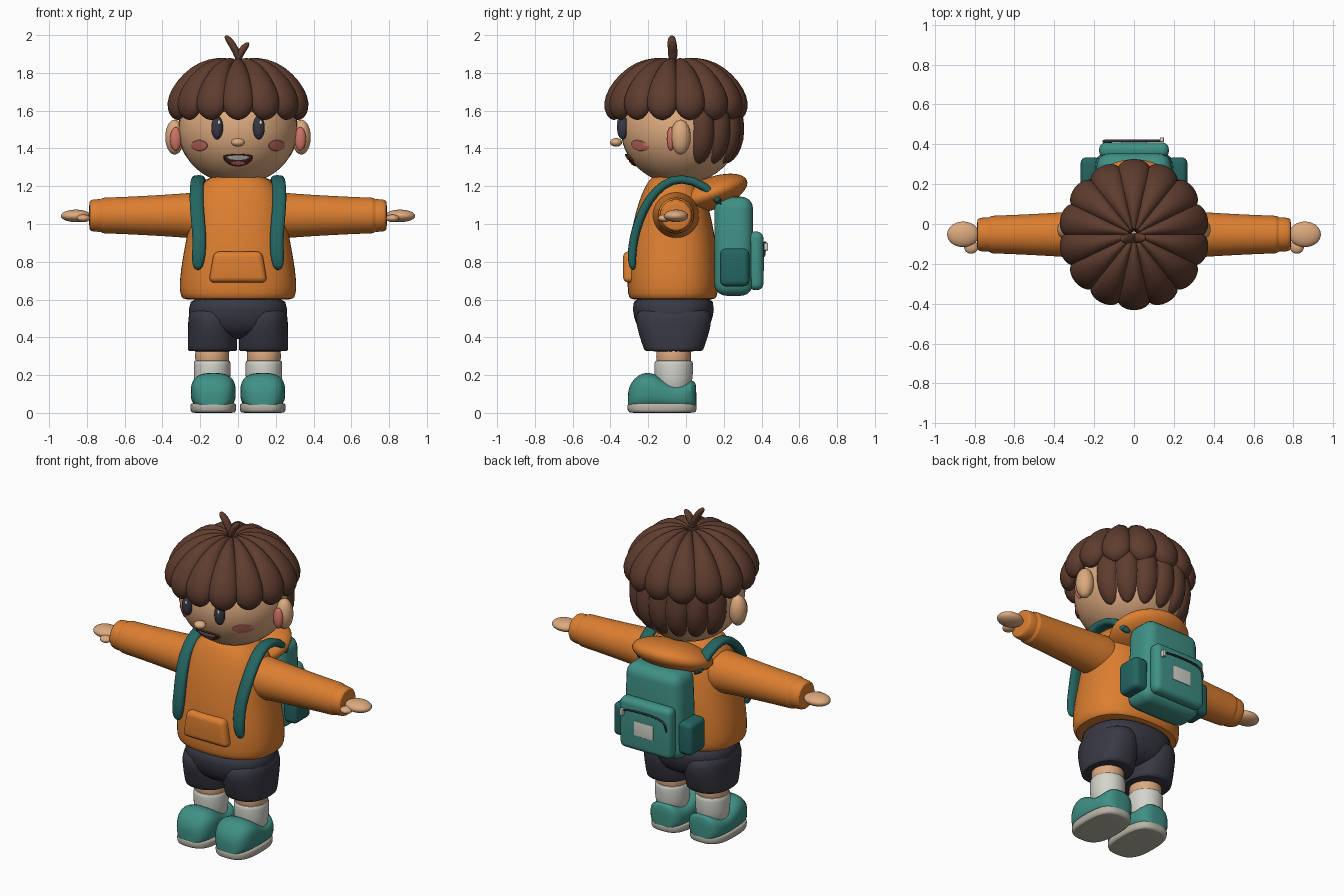
import bpy, bmesh, math
from mathutils import Vector, Matrix

if "Cube" in bpy.data.objects:
    bpy.data.objects.remove(bpy.data.objects["Cube"])

X, Y, Z = Vector((1, 0, 0)), Vector((0, 1, 0)), Vector((0, 0, 1))


def material(name, *rgb):
    m = bpy.data.materials.new(name)
    m.use_nodes = True
    m.diffuse_color = (*rgb, 1)
    m.node_tree.nodes["Principled BSDF"].inputs["Base Color"].default_value = (*rgb, 1)
    return m


ORANGE = material("orange fabric", .72, .21, .03)
SKIN = material("skin", .72, .4, .21)
HAIR = material("brown hair", .115, .046, .028)
TEAL = material("teal", .05, .28, .235)
DARK_TEAL = material("dark teal", .017, .13, .12)
NAVY = material("dark navy", .04, .04, .058)
WHITE = material("off white", .66, .66, .6)
SOLE = material("warm grey", .48, .45, .38)
PINK = material("pink", .62, .17, .13)
MOUTH = material("mouth brown", .1, .025, .018)
made = []


def finish(name, bm, mat, mirror=False, subsurf=0):
    bmesh.ops.recalc_face_normals(bm, faces=bm.faces)
    me = bpy.data.meshes.new(name)
    bm.to_mesh(me)
    bm.free()
    me.materials.append(mat)
    ob = bpy.data.objects.new(name, me)
    bpy.context.collection.objects.link(ob)
    if mirror:
        ob.modifiers.new("mirror", 'MIRROR').use_mirror_merge = False
    if subsurf:
        s = ob.modifiers.new("smooth", 'SUBSURF')
        s.levels = s.render_levels = subsurf
    made.append(ob)
    return ob


def skin(name, tubes, mat, mirror=False, expo=2, sides=20):
    """Skin each list of (centre, u, v) superellipse rings into a closed tube."""
    bm = bmesh.new()
    for rings in tubes:
        loops = []
        for c, u, v in rings:
            loop = []
            for k in range(sides):
                a = 2 * math.pi * (k + .5) / sides
                cu, sv = math.cos(a), math.sin(a)
                loop.append(bm.verts.new(c + u * math.copysign(abs(cu) ** (2 / expo), cu)
                                         + v * math.copysign(abs(sv) ** (2 / expo), sv)))
            loops.append(loop)
        for a, b in zip(loops, loops[1:]):
            for k in range(sides):
                j = (k + 1) % sides
                bm.faces.new((a[k], a[j], b[j], b[k]))
        bm.faces.new(loops[0])
        bm.faces.new(loops[-1])
    return finish(name, bm, mat, mirror, 1)


def stack(cx, cy, rows):
    """Horizontal rings from rows of (z, rx, ry)."""
    return [(Vector((cx, cy, z)), X * rx, Y * ry) for z, rx, ry in rows]


def sweep(points, side, widths, heights):
    """Rings across a path, kept level with the side direction."""
    pts = [Vector(p) for p in points]
    rings = []
    for i, p in enumerate(pts):
        t = pts[min(i + 1, len(pts) - 1)] - pts[max(i - 1, 0)]
        n = t.cross(side).normalized()
        rings.append((p, n.cross(t).normalized() * widths[i], n * heights[i]))
    return rings


def ball(name, c, r, mat, mirror=False, tilt=0):
    bm = bmesh.new()
    bmesh.ops.create_uvsphere(bm, u_segments=40, v_segments=24, radius=1)
    bm.transform(Matrix.Translation(c) @ Matrix.Rotation(tilt, 4, 'X') @ Matrix.Diagonal((*r, 1)))
    return finish(name, bm, mat, mirror)


def box(name, lo, hi, bevel, mat, mirror=False, taper=1.0):
    lo, hi = Vector(lo), Vector(hi)
    bm = bmesh.new()
    bmesh.ops.create_cube(bm, size=1)
    for v in bm.verts:
        if v.co.z > 0:
            v.co.x *= taper
    bm.transform(Matrix.Translation((lo + hi) / 2) @ Matrix.Diagonal((*(hi - lo), 1)))
    bmesh.ops.bevel(bm, geom=bm.edges[:], offset=bevel, segments=5, profile=.5, affect='EDGES')
    return finish(name, bm, mat, mirror)


HC, HR = Vector((0, -.03, 1.5)), Vector((.315, .315, .29))


def face_y(x, z):
    return HC.y - HR.y * math.sqrt(max(0, 1 - (x / HR.x) ** 2 - ((z - HC.z) / HR.z) ** 2))


def decal(name, cx, cz, rx, up, down, lift, mat, mirror=False):
    """Slightly domed patch that follows the face."""
    bm = bmesh.new()
    n, loops = 32, []
    for s in (1, .9, .6, .3, .02):
        loop = []
        for k in range(n):
            a = 2 * math.pi * k / n
            x = cx + s * rx * math.cos(a)
            z = cz + s * math.sin(a) * (up if math.sin(a) > 0 else down)
            loop.append(bm.verts.new((x, face_y(x, z) - (lift if s < 1 else -.004), z)))
        loops.append(loop)
    for a, b in zip(loops, loops[1:]):
        for k in range(n):
            bm.faces.new((a[k], a[(k + 1) % n], b[(k + 1) % n], b[k]))
    bm.faces.new(loops[-1])
    ob = finish(name, bm, mat, mirror)
    if sum(p.normal.y for p in ob.data.polygons) > 0:
        ob.data.flip_normals()


# Head and face
ball("head", HC, HR, SKIN)
ball("ears", (.335, -.028, 1.46), (.05, .053, .092), SKIN, True)
ball("inner_ears", (.33, -.08, 1.45), (.03, .022, .063), PINK, True)
ball("eyes", (.11, -.335, 1.51), (.031, .03, .062), NAVY, True)
for s in (-1, 1):
    ball("eye_highlight", (s * .11 + .01, -.361, 1.538), (.008, .005, .012), WHITE)
ball("nose", (0, -.37, 1.432), (.036, .032, .023), SKIN)
decal("cheeks", .205, 1.415, .045, .03, .03, .006, PINK, True)
decal("mouth", 0, 1.358, .08, .013, .055, .012, MOUTH)
decal("teeth", 0, 1.355, .066, .008, .018, .016, WHITE)
decal("tongue", 0, 1.322, .042, .012, .01, .016, PINK)
brow = [(x, face_y(x, z), z) for x, z in ((.07, 1.592), (.09, 1.604), (.115, 1.608), (.145, 1.596))]
skin("eyebrows", [sweep(brow, Z, (.003, .007, .007, .003), (.005, .009, .009, .005))], HAIR, True, sides=8)


# Hair: scalloped cap, lower back tier and sprouts
def lock(angle, cy, profile, widths, heights):
    d = Vector((math.sin(angle), -math.cos(angle), 0))
    pts = [d * r + Vector((0, cy, z)) for r, z in profile]
    return sweep(pts, d.cross(Z), widths, heights)


cap = ((.01, 1.832), (.1, 1.835), (.19, 1.81), (.26, 1.755), (.31, 1.69), (.332, 1.63), (.328, 1.585), (.318, 1.56), (.314, 1.555))
cap_w = (.012, .03, .052, .071, .083, .086, .068, .035, .008)
cap_h = (.04, .052, .055, .056, .057, .056, .045, .025, .006)
skin("hair_cap", [lock(2 * math.pi * i / 14, -.053, cap, cap_w, cap_h) for i in range(14)], HAIR)
tier = ((.2, 1.74), (.26, 1.64), (.285, 1.54), (.285, 1.45), (.262, 1.38), (.235, 1.335), (.225, 1.322))
skin("hair_back", [lock(math.pi + math.radians(22 * i), -.03, tier, (.045, .06, .068, .068, .058, .034, .008),
                        (.04, .055, .057, .055, .048, .03, .006)) for i in range(-3, 4)], HAIR)
sprouts = [[(.01, -.07, 1.86), (-.012, -.07, 1.92), (-.04, -.075, 1.965), (-.062, -.075, 1.99), (-.068, -.075, 1.996)],
           [(-.005, -.07, 1.86), (.01, -.07, 1.9), (.03, -.07, 1.93), (.05, -.07, 1.953), (.058, -.07, 1.96)]]
skin("hair_sprouts", [sweep(p, Y, (.024, .026, .026, .018, .004), (.02, .02, .02, .014, .004))
                      for p in sprouts], HAIR, sides=12)

# Hooded top
skin("neck", [stack(0, -.05, ((1.1, .1, .1), (1.2, .1, .1), (1.28, .1, .1)))], SKIN)
skin("torso", [stack(0, -.07, ((.6, .27, .2), (.602, .292, .226), (.625, .309, .239), (.7, .311, .241),
                               (.82, .295, .237), (.95, .268, .222), (1.07, .252, .196), (1.16, .228, .165),
                               (1.22, .185, .135), (1.25, .14, .11), (1.255, .1, .08)))], ORANGE, expo=2.4, sides=32)
sleeve = ((.12, .13), (.22, .124), (.32, .115), (.5, .104), (.68, .096), (.715, .096), (.722, .09), (.728, .086),
          (.735, .088), (.775, .085), (.786, .078), (.788, .06))
skin("sleeves", [[(Vector((x, -.053, 1.045)), Y * r, Z * r) for x, r in sleeve]], ORANGE, True, sides=24)
ball("hands", (.858, -.052, 1.043), (.08, .064, .033), SKIN, True)
ball("thumbs", (.818, -.115, 1.03), (.035, .034, .02), SKIN, True)
ball("hood", (0, .13, 1.16), (.24, .205, .085), ORANGE, tilt=math.radians(20))
box("front_pouch", (-.155, -.333, .69), (.155, -.25, .855), .03, ORANGE, taper=.82)

# Shorts
skin("shorts_seat", [stack(0, -.067, ((.63, .255, .215), (.55, .265, .22), (.46, .255, .2), (.41, .2, .15),
                                      (.39, .1, .07)))], NAVY, expo=2.3, sides=28)
skin("shorts_legs", [stack(.135, -.065, ((.57, .12, .19), (.5, .13, .205), (.42, .131, .188), (.335, .132, .158),
                                         (.327, .129, .154), (.326, .1, .11)))], NAVY, True, expo=2.3, sides=28)

# Legs, socks and shoes
skin("legs", [stack(.137, -.065, ((.4, .092, .095), (.3, .092, .095), (.2, .09, .09)))], SKIN, True)
skin("socks", [stack(.137, -.065, ((.278, .08, .08), (.277, .096, .1), (.265, .099, .104), (.2, .099, .104),
                                   (.08, .09, .09)))], WHITE, True)
shoe = ((-.308, .03, .1), (-.302, .065, .135), (-.275, .1, .185), (-.225, .117, .216), (-.17, .121, .211),
        (-.115, .118, .175), (-.065, .113, .15), (-.01, .11, .155), (.03, .095, .175), (.05, .065, .165), (.055, .03, .13))
skin("shoes", [[(Vector((.131, y, (top + .015) / 2)), X * w, Z * (top - .015) / 2) for y, w, top in shoe]],
     TEAL, True, expo=2.7, sides=28)
skin("soles", [stack(.131, -.127, ((0, .09, .14), (.001, .115, .175), (.012, .122, .184), (.042, .122, .184),
                                   (.05, .118, .18), (.051, .09, .14)))], SOLE, True, expo=2.8, sides=32)

# Backpack
box("backpack", (-.205, .15, .62), (.205, .355, 1.145), .065, TEAL, taper=.9)
box("back_pocket", (-.175, .33, .65), (.175, .41, .96), .035, TEAL)
box("side_pockets", (.17, .18, .67), (.268, .335, .87), .03, DARK_TEAL, True)
strap = ((.19, .19, 1.1), (.205, .1, 1.21), (.21, -.03, 1.248), (.217, -.12, 1.215), (.222, -.2, 1.13),
         (.212, -.25, 1.02), (.203, -.278, .92), (.208, -.288, .83), (.214, -.283, .77), (.215, -.278, .757))
skin("shoulder_straps", [sweep(strap, X, [.037] * 8 + [.028, .008], [.024] * 8 + [.018, .006])],
     DARK_TEAL, True, expo=2.5, sides=16)
zipper = [(-.155, .413, .82), (-.152, .416, .87), (-.125, .418, .9), (0, .418, .905), (.115, .418, .9), (.138, .418, .885)]
skin("pocket_zipper", [sweep(zipper, Y, [.008] * 6, [.006] * 6)], NAVY, sides=8)
box("zipper_pull", (.13, .412, .86), (.15, .435, .9), .004, WHITE)
box("pocket_label", (-.065, .405, .75), (.065, .414, .84), .003, WHITE)

bpy.ops.object.select_all(action='DESELECT')
for ob in made:
    ob.select_set(True)
bpy.context.view_layer.objects.active = made[0]
bpy.ops.object.shade_smooth_by_angle(angle=math.radians(40))
